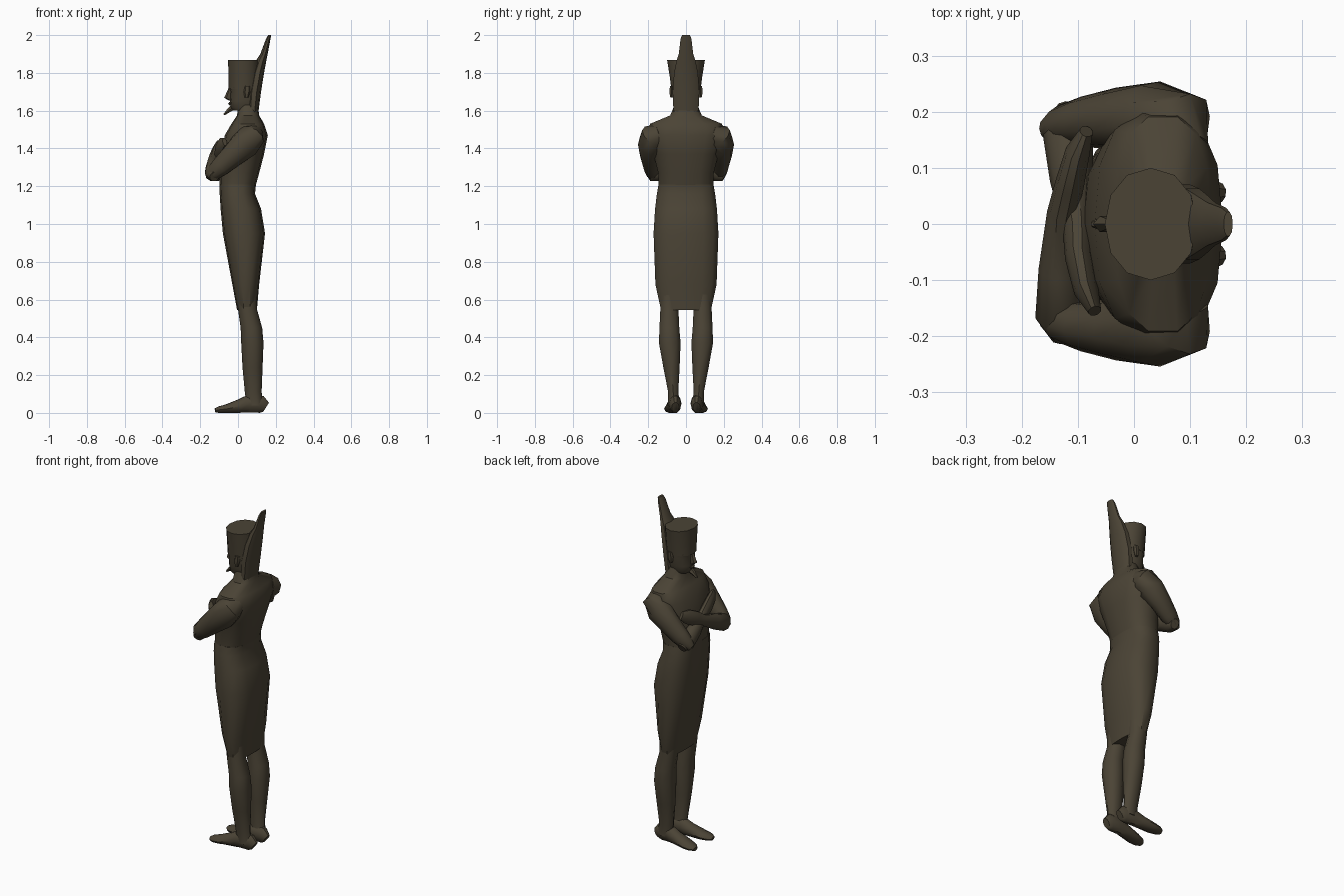
import bpy, bmesh, math
from mathutils import Vector

bronze = bpy.data.materials.new("dark bronze")
bronze.diffuse_color = (0.070, 0.057, 0.036, 1)


def power(v, p):
    return math.copysign(abs(v) ** (2 / p), v)


def skin(name, rings, angle=40):
    """Join rings of points into a closed body."""
    bm = bmesh.new()
    loops = [[bm.verts.new(p) for p in ring] for ring in rings]
    n = len(loops[0])
    for a, b in zip(loops, loops[1:]):
        for i in range(n):
            j = (i + 1) % n
            bm.faces.new((a[i], a[j], b[j], b[i]))
    bm.faces.new(loops[0][::-1])
    bm.faces.new(loops[-1])
    bmesh.ops.recalc_face_normals(bm, faces=bm.faces)
    mesh = bpy.data.meshes.new(name)
    bm.to_mesh(mesh)
    bm.free()
    mesh.materials.append(bronze)
    ob = bpy.data.objects.new(name, mesh)
    bpy.context.collection.objects.link(ob)
    bpy.ops.object.select_all(action='DESELECT')
    ob.select_set(True)
    bpy.context.view_layer.objects.active = ob
    bpy.ops.object.shade_smooth_by_angle(angle=math.radians(angle))
    return ob


def stack(name, sections, n=14, p=2.3, cy=0, angle=40):
    """Horizontal sections: z, front x, back x, half width."""
    rings = []
    for z, x0, x1, w in sections:
        cx, rx = (x0 + x1) / 2, (x1 - x0) / 2
        rings.append([(cx + rx * power(math.cos(t), p), cy + w * power(math.sin(t), p), z)
                      for t in (2 * math.pi * i / n for i in range(n))])
    return skin(name, rings, angle)


def limb(name, path, n=10, side=1):
    """Sections across a path: x, y, z, half width, half height."""
    pts = [Vector((x, y * side, z)) for x, y, z, a, b in path]
    rings = []
    for k, c in enumerate(pts):
        d = (pts[min(k + 1, len(pts) - 1)] - pts[max(k - 1, 0)]).normalized()
        s = d.cross(Vector((0, 0, 1))).normalized()
        u = s.cross(d)
        ring = []
        for i in range(n):
            t = 2 * math.pi * i / n
            q = c + s * path[k][3] * math.cos(t) + u * path[k][4] * math.sin(t)
            q.z = max(q.z, 0)
            ring.append(q)
        rings.append(ring)
    return skin(name, rings)


# Wrapped skirt, hips and torso up to the neck
stack("skirt", [(0.545, -0.005, 0.10, 0.135), (0.68, -0.03, 0.112, 0.165),
                (0.95, -0.08, 0.143, 0.175), (1.08, -0.092, 0.122, 0.167),
                (1.16, -0.097, 0.09, 0.157), (1.21, -0.099, 0.095, 0.148)], p=2.6)
stack("torso", [(1.20, -0.098, 0.093, 0.147), (1.27, -0.097, 0.112, 0.15),
                (1.37, -0.09, 0.138, 0.175), (1.47, -0.07, 0.158, 0.205),
                (1.53, -0.035, 0.138, 0.195), (1.575, -0.005, 0.112, 0.085),
                (1.63, 0.0, 0.105, 0.062)], p=2.5)

# Head with chin, cheeks and brow
stack("head", [(1.60, -0.025, 0.10, 0.05), (1.615, -0.04, 0.102, 0.058),
               (1.65, -0.043, 0.105, 0.067), (1.70, -0.04, 0.11, 0.074),
               (1.725, -0.047, 0.11, 0.076)])
stack("nose", [(1.655, -0.05, -0.02, 0.013), (1.668, -0.073, -0.02, 0.016),
               (1.72, -0.05, -0.02, 0.008)], n=6)
stack("lips", [(1.628, -0.045, -0.02, 0.014), (1.637, -0.052, -0.02, 0.02),
               (1.646, -0.046, -0.02, 0.014)], n=8)
limb("beard", [(-0.02, 0, 1.622, 0.02, 0.018), (-0.048, 0, 1.602, 0.015, 0.013),
               (-0.074, 0, 1.579, 0.006, 0.005)], n=6)

# Flared crown with a tall rear plume
stack("crown", [(1.715, -0.05, 0.112, 0.078), (1.78, -0.051, 0.115, 0.086),
                (1.868, -0.052, 0.112, 0.10)], n=12, p=2.1)
stack("crown_plume", [(1.57, 0.045, 0.105, 0.068), (1.70, 0.05, 0.122, 0.074),
                      (1.80, 0.07, 0.138, 0.066), (1.865, 0.095, 0.15, 0.052),
                      (1.90, 0.118, 0.157, 0.040), (1.98, 0.148, 0.172, 0.03),
                      (2.0, 0.160, 0.176, 0.022)], n=10)

for side, label in ((-1, "right"), (1, "left")):
    stack(label + "_ear", [(1.67, 0.035, 0.055, 0.008), (1.70, 0.03, 0.065, 0.014),
                           (1.73, 0.035, 0.065, 0.010)], n=6, cy=side * 0.076)
    # Leg from under the skirt to the ankle
    stack(label + "_leg", [(0.04, 0.045, 0.135, 0.034), (0.11, 0.036, 0.125, 0.028),
                           (0.24, 0.024, 0.13, 0.045), (0.37, 0.017, 0.135, 0.060),
                           (0.45, 0.014, 0.128, 0.055), (0.55, 0.0, 0.10, 0.050),
                           (0.64, -0.01, 0.10, 0.050)], n=10, p=2.1, cy=side * 0.088)
    for v in bpy.context.object.data.vertices:  # lean the ankle inwards
        v.co.y -= side * 0.028 * max(0, 1 - v.co.z / 0.4)
    limb(label + "_foot", [(0.148, 0.056, 0.03, 0.02, 0.03), (0.125, 0.057, 0.045, 0.032, 0.048),
                           (0.06, 0.06, 0.05, 0.036, 0.05), (0.01, 0.065, 0.036, 0.038, 0.038),
                           (-0.06, 0.074, 0.022, 0.042, 0.024), (-0.10, 0.08, 0.017, 0.034, 0.018),
                           (-0.12, 0.083, 0.013, 0.016, 0.012)], side=side)
    # Shoulder and upper arm down to the elbow
    limb(label + "_upper_arm", [(0.085, 0.13, 1.485, 0.05, 0.05), (0.07, 0.17, 1.465, 0.078, 0.07),
                                (0.035, 0.187, 1.42, 0.068, 0.078), (-0.03, 0.187, 1.36, 0.056, 0.064),
                                (-0.09, 0.182, 1.305, 0.045, 0.054), (-0.13, 0.175, 1.27, 0.036, 0.042),
                                (-0.155, 0.168, 1.25, 0.02, 0.022)], side=side)

# Crossed forearms, one lying over the other, ending in flat hands
limb("front_forearm", [(-0.125, -0.20, 1.25, 0.025, 0.028), (-0.130, -0.165, 1.27, 0.046, 0.050),
                       (-0.132, -0.08, 1.305, 0.038, 0.045), (-0.128, 0.02, 1.35, 0.027, 0.032),
                       (-0.115, 0.07, 1.375, 0.026, 0.042), (-0.10, 0.13, 1.405, 0.022, 0.042),
                       (-0.085, 0.165, 1.42, 0.012, 0.025)])
limb("rear_forearm", [(-0.115, 0.205, 1.25, 0.025, 0.028), (-0.118, 0.17, 1.27, 0.046, 0.050),
                      (-0.112, 0.08, 1.31, 0.038, 0.045), (-0.10, -0.01, 1.36, 0.027, 0.032),
                      (-0.098, -0.06, 1.39, 0.025, 0.042), (-0.085, -0.12, 1.42, 0.022, 0.040),
                      (-0.07, -0.155, 1.435, 0.012, 0.022)])
